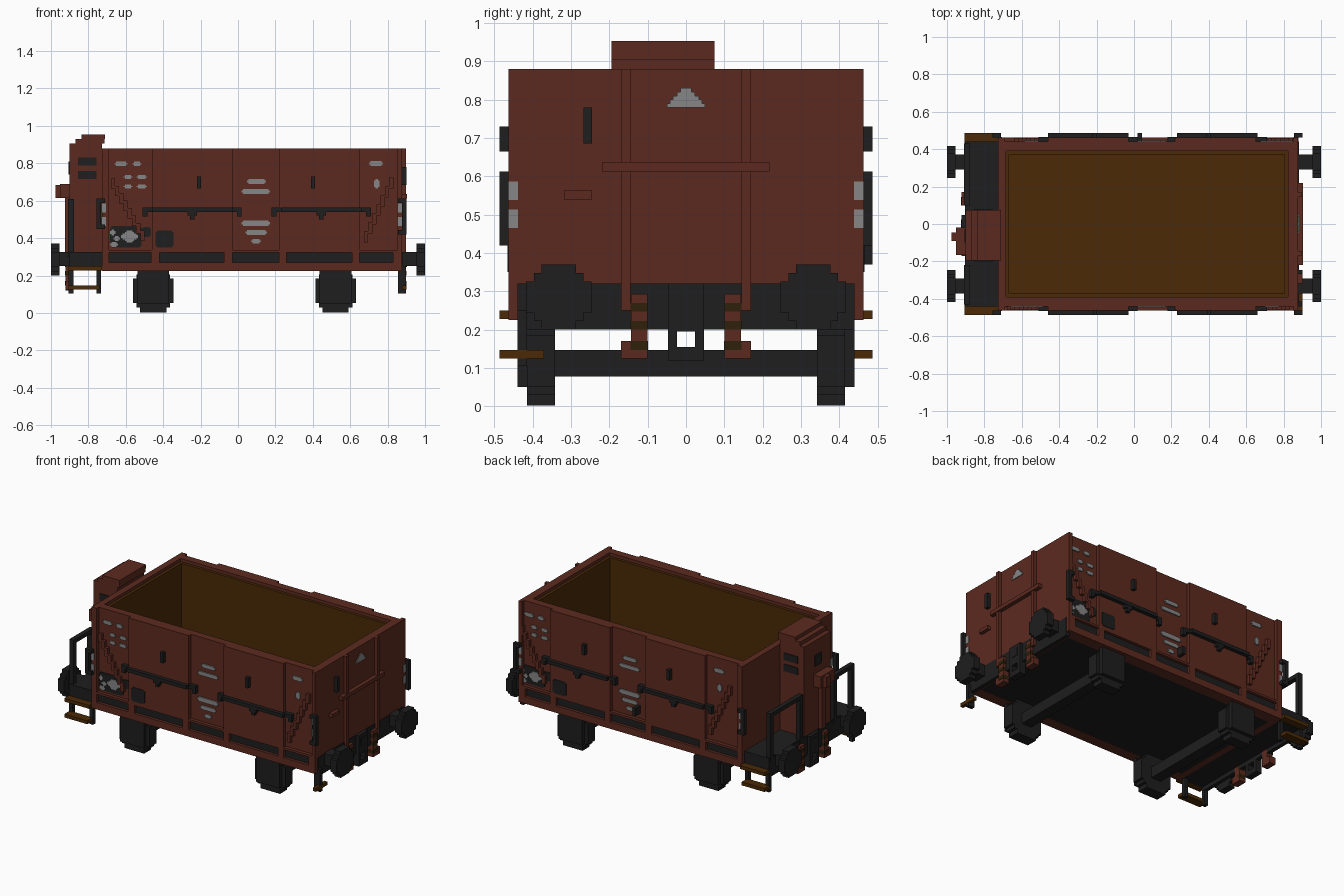
import bpy, bmesh
from mathutils import Vector

cube = bpy.data.objects.get("Cube")
if cube:
    bpy.data.objects.remove(cube, do_unlink=True)


def material(name, rgb):
    m = bpy.data.materials.new(name)
    m.use_nodes = True
    m.diffuse_color = (*rgb, 1)
    bsdf = next(n for n in m.node_tree.nodes if n.type == 'BSDF_PRINCIPLED')
    bsdf.inputs["Base Color"].default_value = (*rgb, 1)
    bsdf.inputs["Roughness"].default_value = 0.8
    return m


RED = material("rust red", (0.107, 0.023, 0.014))
BLACK = material("black iron", (0.013, 0.013, 0.013))
BROWN = material("wood brown", (0.069, 0.023, 0.002))
DARK = material("dark brown", (0.026, 0.015, 0.003))
GREY = material("marking grey", (0.24, 0.24, 0.24))


def boxes(name, mat, items):
    """One object made of axis-aligned boxes (x0, x1, y0, y1, z0, z1)."""
    bm = bmesh.new()
    for x0, x1, y0, y1, z0, z1 in items:
        size = Vector((abs(x1 - x0), abs(y1 - y0), abs(z1 - z0)))
        mid = Vector((x0 + x1, y0 + y1, z0 + z1)) / 2
        for v in bmesh.ops.create_cube(bm, size=1)["verts"]:
            v.co = v.co * size + mid
    mesh = bpy.data.meshes.new(name)
    bm.to_mesh(mesh)
    bm.free()
    mesh.materials.append(mat)
    ob = bpy.data.objects.new(name, mesh)
    bpy.context.collection.objects.link(ob)


def both_y(items):
    return items + [(a, b, -d, -c, e, f) for a, b, c, d, e, f in items]


def sides(items, depth, base):
    """Put (x0, x1, z0, z1) plates on the front and, turned half round, on the back."""
    out = []
    for x0, x1, z0, z1 in items:
        out.append((x0, x1, -depth, -base, z0, z1))
        out.append((0.19 - x1, 0.19 - x0, base, depth, z0, z1))
    return out


def rounded(items, c=0.008):
    """Clip the corners of (x0, x1, z0, z1) plates with a narrow and a wide strip."""
    out = []
    for x0, x1, z0, z1 in items:
        out += [(x0, x1, z0 + c, z1 - c), (x0 + c, x1 - c, z0, z1)]
    return out


# Open-topped body: walls, raised doors and posts
X0, X1, TOP, IN, OUT = -0.727, 0.877, 0.88, 0.44, 0.4625
boxes("body_walls", RED, both_y([(X0, X1, 0.39, IN, 0.225, TOP)]) + [
    (X0, -0.685, -0.39, 0.39, 0.225, TOP), (0.823, X1, -0.39, 0.39, 0.225, TOP)])
boxes("inner_lining", BROWN, both_y([(-0.685, 0.823, 0.372, 0.39, 0.25, 0.86)]) + [
    (-0.685, -0.667, -0.372, 0.372, 0.25, 0.86), (0.805, 0.823, -0.372, 0.372, 0.25, 0.86),
    (-0.667, 0.805, -0.372, 0.372, 0.25, 0.28)])
boxes("side_doors", RED, both_y([(x, x + 0.43, IN, OUT, 0.335, TOP) for x in (-0.46, 0.22)]))
boxes("corner_posts", RED, both_y([(X0, -0.69, IN, OUT, 0.225, TOP),
                                   (0.853, X1, IN, OUT, 0.225, TOP)]))
boxes("underframe", BLACK, [(-0.9, X1, -IN, IN, 0.226, 0.25)])

# Sill frame with dark slots
slots = [(-0.69, -0.465), (-0.42, -0.075), (-0.03, 0.22), (0.26, 0.61), (0.65, 0.83)]
gaps = zip([b for a, b in slots], [a for a, b in slots[1:]] + [0.853])
boxes("side_sills", RED, both_y(
    [(X0, X1, IN, OUT, 0.225, 0.27), (X0, X1, IN, OUT, 0.323, 0.337)]
    + [(a, b, IN, OUT, 0.27, 0.323) for a, b in gaps]))
boxes("sill_slots", BLACK, both_y([(a, b, 0.435, 0.444, 0.27, 0.323) for a, b in slots]))

# Side fittings
struts = [(-0.68 + 0.0225 * i, -0.6575 + 0.0225 * i, 0.665 - 0.04 * i, 0.72 - 0.04 * i)
          for i in range(8)]
struts += [(0.808 - 0.0225 * i, 0.8305 - 0.0225 * i, 0.665 - 0.048 * i, 0.725 - 0.048 * i)
           for i in range(7)]
boxes("diagonal_struts", RED, sides(struts, 0.461, 0.43))
rails = []
for c in (-0.245, 0.445):
    rails += [(c - 0.215, c + 0.215, 0.463, 0.487, 0.54, 0.563),
              (c - 0.025, c + 0.025, 0.45, 0.485, 0.52, 0.545),
              (c - 0.012, c + 0.012, 0.45, 0.485, 0.50, 0.52)]
    for s in (-1, 1):
        rails += [(c + s * 0.265, c + s * 0.21, 0.435, 0.466, 0.54, 0.563),
                  (c + s * 0.265, c + s * 0.24, 0.435, 0.466, 0.515, 0.54)]
boxes("side_rails", BLACK, both_y(rails))
boxes("door_handles", BLACK, sides([(-0.22, -0.198, 0.665, 0.73), (0.39, 0.412, 0.665, 0.73)], 0.487, 0.45)
      + [(0.02, 0.042, 0.43, 0.487, 0.37, 0.42)])
boxes("corner_grab_handles", BLACK, both_y([
    (-0.757, -0.732, OUT, 0.487, 0.45, 0.612), (0.877, 0.9, OUT, 0.487, 0.42, 0.612)]
    + [(x, x + 0.045, OUT, 0.487, z, z + 0.023) for x, zs in ((-0.755, (0.45, 0.589)), (0.855, (0.42, 0.589)))
       for z in zs]))

# Painted side panels and marks
boxes("dark_panels", BLACK, sides(rounded([(-0.685, -0.515, 0.35, 0.465), (-0.515, -0.465, 0.405, 0.46)]), 0.444, 0.43)
      + sides(rounded([(-0.44, -0.345, 0.35, 0.44)]), 0.466, 0.45))
marks = [(-0.66, -0.59, 0.785, 0.81), (-0.565, -0.515, 0.785, 0.81),
         (0.047, 0.15, 0.69, 0.715), (0.02, 0.17, 0.637, 0.662), (0.02, 0.17, 0.465, 0.495),
         (0.04, 0.155, 0.418, 0.444), (0.07, 0.122, 0.37, 0.395),
         (0.70, 0.775, 0.785, 0.812), (0.727, 0.757, 0.665, 0.715),
         (-0.685, -0.655, 0.415, 0.445), (-0.665, -0.63, 0.385, 0.412), (-0.685, -0.642, 0.352, 0.38),
         (-0.625, -0.535, 0.392, 0.425), (-0.605, -0.555, 0.376, 0.44)]
for z in (0.665, 0.715):
    marks += [(-0.612, -0.565, z, z + 0.023), (-0.542, -0.487, z, z + 0.023)]
boxes("side_marks", GREY, sides(rounded(marks), 0.447, 0.43))
boxes("corner_marks", GREY, both_y([
    (a, b, 0.438, 0.4655, z, z + 0.048) for a, b in ((X0 - 0.003, X0 + 0.02), (0.853, X1 + 0.003))
    for z in (0.465, 0.538)]))

# Plain end wall
boxes("end_ribs", RED, [(0.87, 0.898, s * 0.157 - 0.012, s * 0.157 + 0.012, 0.25, TOP) for s in (-1, 1)] + [
    (0.87, 0.903, -0.218, 0.218, 0.613, 0.637), (0.87, 0.9, -0.318, -0.245, 0.54, 0.563)])
boxes("end_handle", BLACK, [(0.87, 0.9, -0.268, -0.245, 0.685, 0.78)])
boxes("end_triangle_mark", GREY, [(0.87, 0.882, -w, w, 0.78 + i * 0.01, 0.79 + i * 0.01)
                                  for i, w in enumerate((0.05, 0.042, 0.034, 0.024, 0.015))])

# Brake platform and cabin at the other end
boxes("platform", BLACK, [(-0.9, X0, -IN, IN, 0.25, 0.325)])
boxes("brake_cabin", RED, [(-0.9, X0, -0.195, 0.075, 0.325, 0.905),
                           (-0.87, -0.715, -0.195, 0.075, 0.905, 0.93),
                           (-0.837, -0.712, -0.195, 0.075, 0.93, 0.953)])
boxes("cabin_vents", BLACK, [(-0.855, -0.757, a, b, z, z + 0.045) for z in (0.715, 0.787)
                             for a, b in ((-0.2, -0.19), (0.07, 0.08))]
      + [(-0.905, -0.895, -0.1, -0.03, 0.74, 0.81)])
boxes("brake_crank", RED, [(-0.953, -0.9, -0.165, -0.02, 0.615, 0.69),
                           (-0.977, -0.95, -0.09, -0.045, 0.615, 0.685),
                           (-0.925, -0.9, -0.115, -0.07, 0.325, 0.615)])
boxes("platform_rails", BLACK, [
    b for y0, y1 in ((0.1, 0.43), (-0.43, -0.22)) for b in (
        (-0.908, -0.878, y0, y1, 0.585, 0.61),
        (-0.908, -0.878, y0, y0 + 0.028, 0.3, 0.585),
        (-0.908, -0.878, y1 - 0.028, y1, 0.3, 0.585))])

# Boarding steps
boxes("step_treads", BROWN, both_y([(-0.905, X0, 0.43, 0.487, 0.228, 0.25),
                                    (-0.905, -0.74, 0.43, 0.487, 0.125, 0.147)])
      + [(0.878, 0.9, -0.487, -0.37, 0.125, 0.147)])
boxes("step_hangers", BLACK, both_y([(-0.905, -0.88, 0.415, 0.44, 0.105, 0.25),
                                     (-0.757, -0.732, 0.415, 0.44, 0.105, 0.25)])
      + [(0.855, 0.898, -0.44, -0.415, 0.105, 0.25)])

# Buffers, coupling hooks and hoses at both ends
buffers, hooks, hoses, bands = [], [], [], []
for s, face in ((-1, 0.9), (1, 0.877)):
    inner, outer = s * (face - 0.02), s * (face + 0.0225)
    for y in (-0.332, 0.332):
        for ry, rz in ((0.085, 0.04), (0.065, 0.063), (0.045, 0.085)):
            buffers.append((s * 0.955, s, y - ry, y + ry, 0.285 - rz, 0.285 + rz))
        buffers.append((inner, s * 0.955, y - 0.04, y + 0.04, 0.25, 0.325))
        h = 0.122 if y > 0 else -0.122
        o = 0.148 if y > 0 else -0.148
        hoses += [(inner, outer, h - 0.022, h + 0.022, 0.125, 0.293),
                  (inner, outer, o - 0.022, o + 0.022, 0.125, 0.17)]
        bands += [(inner, outer + s * 0.002, h - 0.023, h + 0.023, z, z + 0.023)
                  for z in (0.147, 0.2, 0.247)]
    hooks += [(inner, outer, a, a + 0.024, 0.12, 0.32) for a in (-0.047, 0.023)]
    hooks += [(inner, outer, -0.047, 0.047, a, b) for a, b in ((0.12, 0.155), (0.195, 0.32))]
    hooks.append((inner, outer + s * 0.003, -0.024, 0.024, 0.245, 0.297))
    hooks.append((inner, s * (face + 0.004), -IN, IN, 0.2, 0.32))
boxes("buffers", BLACK, buffers)
boxes("beams_and_hooks", BLACK, hooks)
boxes("brake_hoses", RED, hoses)
boxes("hose_bands", DARK, bands)

# Stepped wheels, axle boxes and axles
wheels, axles = [], []
for c in (-0.453, 0.522):
    for rx, z0, z1 in ((0.108, 0.052, 0.185), (0.09, 0.03, 0.205), (0.07, 0.002, 0.228)):
        wheels.append((c - rx, c + rx, 0.342, 0.415, z0, z1))
    wheels.append((c - 0.085, c + 0.085, 0.415, 0.44, 0.05, 0.228))
    axles.append((c - 0.035, c + 0.035, -0.35, 0.35, 0.077, 0.147))
boxes("wheels", BLACK, both_y(wheels))
boxes("axles", BLACK, axles)
